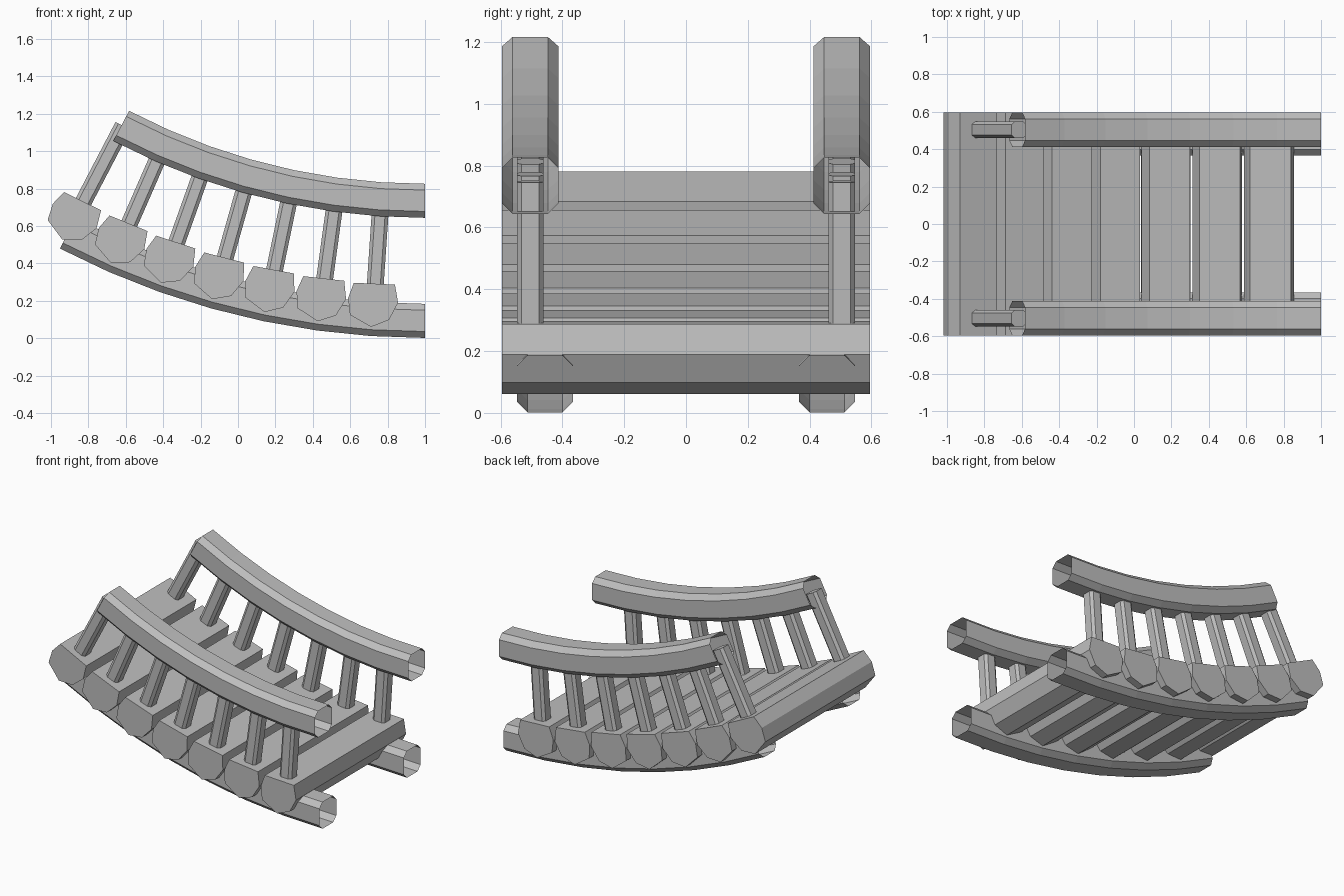
import bpy, bmesh
from math import sin, cos, radians

# Remove the default cube
cube = bpy.data.objects.get("Cube")
if cube:
    bpy.data.objects.remove(cube, do_unlink=True)

# Single flat grey material
grey = bpy.data.materials.new("plain_grey")
grey.use_nodes = True
colour = (0.52, 0.52, 0.52, 1)
grey.diffuse_color = colour
grey.node_tree.nodes["Principled BSDF"].inputs["Base Color"].default_value = colour

# The whole bridge section follows arcs about one centre above its right end
CENTRE_X, CENTRE_Z = 1.0, 4.23
COUNT = 7
FIRST, STEP = 3.86, 3.95


def on_arc(radius, angle, y, along=0.0, up=0.0):
    """Point at an arc angle, offset along the tangent and towards the centre."""
    a = radians(angle)
    r = radius - up
    return (CENTRE_X - r * sin(a) + along * cos(a), y,
            CENTRE_Z - r * cos(a) - along * sin(a))


def chamfered(width, depth, cw, cd):
    """Rectangle with cut corners, as a loop of eight points."""
    w, d = width / 2, depth / 2
    return [(w - cw, d), (w, d - cd), (w, cd - d), (w - cw, -d),
            (cw - w, -d), (-w, cd - d), (-w, d - cd), (cw - w, d)]


def loft(name, rings, capped):
    """Join rings of points into a flat-faced tube."""
    bm = bmesh.new()
    loops = [[bm.verts.new(p) for p in ring] for ring in rings]
    n = len(loops[0])
    for a, b in zip(loops, loops[1:]):
        for i in range(n):
            j = (i + 1) % n
            bm.faces.new((a[i], a[j], b[j], b[i]))
    if capped:
        bm.faces.new(loops[0][::-1])
        bm.faces.new(loops[-1])
    bmesh.ops.recalc_face_normals(bm, faces=bm.faces[:])
    mesh = bpy.data.meshes.new(name)
    bm.to_mesh(mesh)
    bm.free()
    mesh.materials.append(grey)
    obj = bpy.data.objects.new(name, mesh)
    bpy.context.collection.objects.link(obj)
    return obj


def rail(name, radius, y, end_angle):
    """Open-ended chamfered beam swept along the arc."""
    section = chamfered(0.182, 0.182, 0.034, 0.034)
    rings = [[on_arc(radius, end_angle * k / COUNT, y + u, up=v) for u, v in section]
             for k in range(COUNT + 1)]
    loft(name, rings, capped=False)


# Plank logs: irregular seven-sided section, along the arc and upward
LOG = [(-0.115, 0.105), (0.105, 0.11), (0.128, 0.014), (0.086, -0.08),
       (-0.007, -0.124), (-0.124, -0.068), (-0.14, 0.022)]
for i in range(COUNT):
    angle = FIRST + STEP * i
    rings = [[on_arc(4.055, angle, y, u, v) for u, v in LOG] for y in (-0.595, 0.595)]
    loft(f"plank_{i + 1}", rings, capped=True)

# Rails and posts on both sides
POST = chamfered(0.09, 0.086, 0.018, 0.015)
for side, s in (("left", -1), ("right", 1)):
    rail(f"{side}_handrail", 3.495, s * 0.504, 27.7)
    rail(f"{side}_support_beam", 4.137, s * 0.456, 27.5)
    for i in range(COUNT):
        angle = FIRST + STEP * i
        rings = [[on_arc(r, angle, s * 0.504 + v, u) for u, v in POST] for r in (4.02, 3.49)]
        loft(f"{side}_post_{i + 1}", rings, capped=True)
